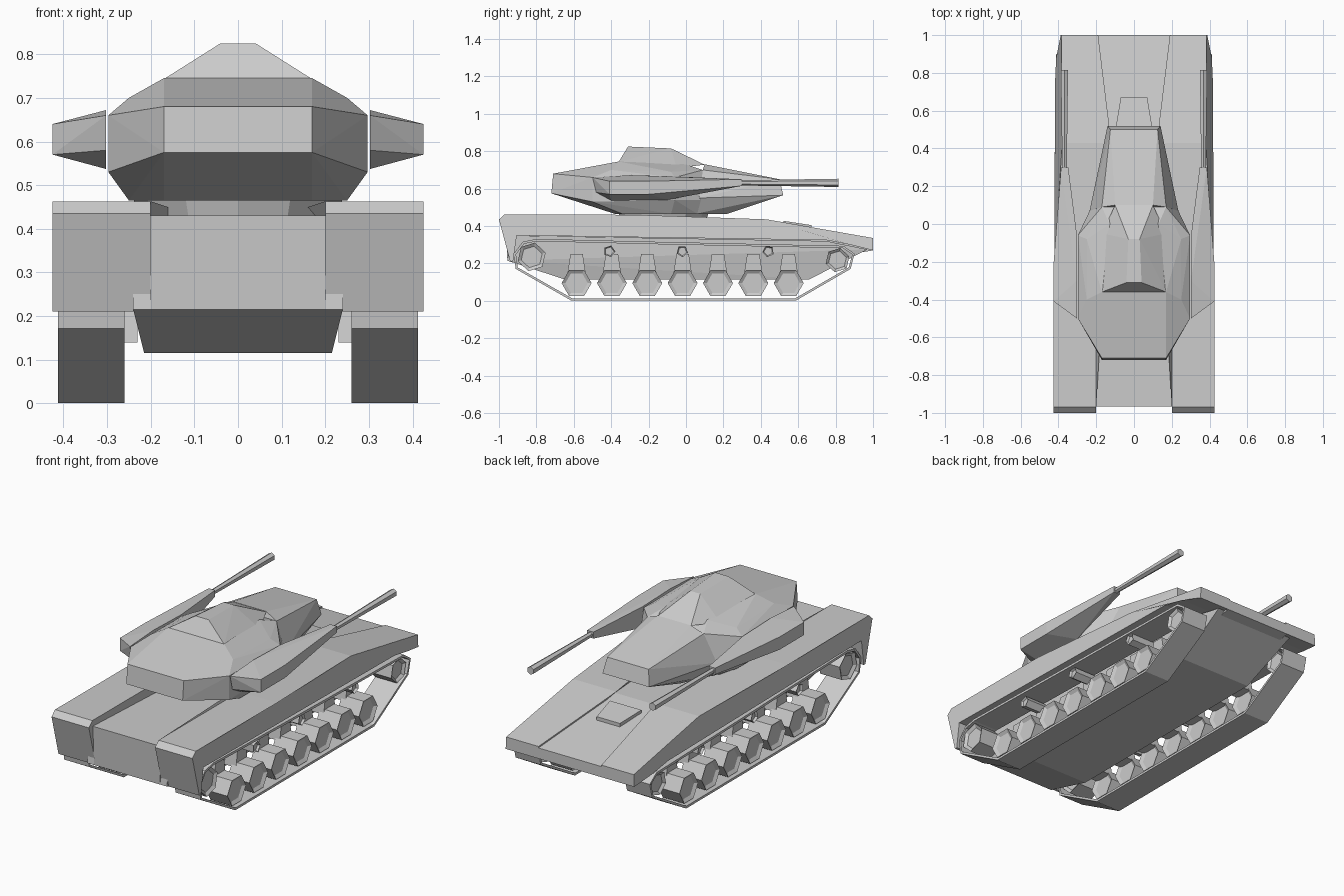
import bpy, bmesh, math
from mathutils import Matrix

if "Cube" in bpy.data.objects:
    bpy.data.objects.remove(bpy.data.objects["Cube"])


def finish(name, bm):
    bmesh.ops.recalc_face_normals(bm, faces=bm.faces[:])
    me = bpy.data.meshes.new(name)
    bm.to_mesh(me)
    bm.free()
    ob = bpy.data.objects.new(name, me)
    bpy.context.collection.objects.link(ob)
    return ob


def hull(name, pts, sides=(1, -1)):
    """Convex solid from corner points, mirrored across x when both sides are given."""
    bm = bmesh.new()
    for s in sides:
        for x, y, z in pts:
            bm.verts.new((s * x, y, z))
    res = bmesh.ops.convex_hull(bm, input=bm.verts[:])
    junk = [g for g in res["geom_interior"] if isinstance(g, bmesh.types.BMVert)]
    bmesh.ops.delete(bm, geom=junk, context='VERTS')
    bmesh.ops.dissolve_limit(bm, angle_limit=0.03, verts=bm.verts[:], edges=bm.edges[:])
    return finish(name, bm)


def prism(name, a, b, caps=True):
    """Solid between two matching outlines."""
    bm = bmesh.new()
    va, vb = [bm.verts.new(p) for p in a], [bm.verts.new(p) for p in b]
    n = len(a)
    for i in range(n):
        j = (i + 1) % n
        bm.faces.new((va[i], va[j], vb[j], vb[i]))
    if caps:
        bm.faces.new(va)
        bm.faces.new(vb)
    return finish(name, bm)


def wheel(name, x, y, z, r, width, sides=6, turn=0.0):
    """Faceted wheel along x with dished faces."""
    bm = bmesh.new()
    m = Matrix.Translation((x, y, z)) @ Matrix.Rotation(turn, 4, 'X') @ Matrix.Rotation(math.pi / 2, 4, 'Y')
    bmesh.ops.create_cone(bm, cap_ends=True, segments=sides, radius1=r, radius2=r, depth=width, matrix=m)
    bm.normal_update()
    caps = [f for f in bm.faces if abs(f.normal.x) > 0.9]
    bmesh.ops.inset_individual(bm, faces=caps, thickness=r * 0.25, depth=-0.012)
    return finish(name, bm)


# Centre deck and lower hull
deck = [(-.965, .43), (.1, .43), (.43, .428), (1, .328), (1, .27), (.7, .22), (-.955, .215)]
prism("centre_deck", [(-.2, y, z) for y, z in deck], [(.2, y, z) for y, z in deck])
hull("lower_hull", [(.215, -.65, .115), (.215, .66, .115), (.24, -.955, .215), (.24, -.94, .35),
                    (.24, .75, .32), (.24, .97, .275)])

# Side sponsons: y, z, inner x, outer x
sponson = [(-1, .435, .2, .425), (-.97, .463, .2, .425), (-.27, .46, .2, .425), (.43, .436, .12, .38),
           (1, .336, .19, .385), (1, .27, .19, .388), (.88, .30, .2, .412), (.75, .325, .2, .418),
           (-.905, .35, .2, .425), (-.925, .21, .2, .425), (-.94, .21, .2, .425)]

# Track centre line
track = [(-.915, .25), (-.905, .175), (-.61, .007), (.585, .007), (.875, .175), (.895, .25),
         (.84, .288), (-.1, .308), (-.8, .325), (-.87, .31)]

for s, side in ((1, "right"), (-1, "left")):
    prism("sponson_" + side, [(s * i, y, z) for y, z, i, o in sponson],
          [(s * o, y, z) for y, z, i, o in sponson])

    belt = prism("track_" + side, [(s * .26, y, z) for y, z in track],
                 [(s * .412, y, z) for y, z in track], caps=False)
    mod = belt.modifiers.new("thickness", 'SOLIDIFY')
    mod.thickness, mod.offset = .013, 0

    # Road wheels with suspension arms
    for k in range(7):
        y = -.585 + k * .189
        wheel(f"road_wheel_{side}_{k}", s * .337, y, .095, .08, .13)
        hull(f"suspension_arm_{side}_{k}",
             [(x, y + d, z) for x in (.23, .30) for d, z in ((-.05, .14), (.05, .14), (-.033, .25), (.033, .25))],
             (s,))
    # End wheels and return rollers
    wheel("rear_wheel_" + side, s * .337, -.825, .235, .078, .13, 6, .3)
    wheel("drive_wheel_" + side, s * .337, .81, .218, .066, .13, 6, .3)
    for k, y in enumerate((-.41, -.02, .44)):
        wheel(f"return_roller_{side}_{k}", s * .325, y, .265, .032, .15, 5, k)

    # Gun pods and barrels beside the turret
    hull("gun_pod_" + side, [(.302, -.5, .66), (.302, -.48, .58), (.302, -.4, .537), (.302, -.1, .54),
                             (.302, -.3, .672), (.302, -.06, .665), (.425, -.41, .64), (.425, -.41, .57),
                             (.425, -.2, .57), (.425, -.2, .64), (.348, .3, .615), (.386, .3, .615),
                             (.348, .3, .65), (.386, .3, .65)], (s,))
    bm = bmesh.new()
    m = Matrix.Translation((s * .368, .55, .631)) @ Matrix.Rotation(-math.pi / 2, 4, 'X')
    bmesh.ops.create_cone(bm, cap_ends=True, segments=6, radius1=.014, radius2=.022, depth=.53, matrix=m)
    finish("gun_barrel_" + side, bm)

# Driver hatch on the front deck
hull("driver_hatch", [(.095, .52, .40), (.095, .52, .428), (.07, .67, .37), (.07, .67, .405)])

# Turret ring
bm = bmesh.new()
bmesh.ops.create_cone(bm, cap_ends=True, segments=12, radius1=.225, radius2=.24, depth=.05,
                      matrix=Matrix.Translation((0, -.12, .445)))
finish("turret_ring", bm)

# Turret: main body, tapered nose, raised roof
hull("turret_body", [(.17, -.38, .465), (.25, -.34, .465), (.25, -.08, .465), (.2, .06, .465),
                     (.17, -.72, .575), (.297, -.5, .53), (.297, -.06, .54), (.23, .08, .54),
                     (.17, -.71, .68), (.297, -.5, .66), (.297, -.06, .66), (.25, -.4, .70),
                     (.25, -.08, .69), (.17, -.36, .745), (.17, .09, .70), (.13, 0, .73)])
hull("turret_nose", [(.14, .52, .565), (.125, .5, .65), (.12, .22, .465), (.2, .05, .465),
                     (.235, .07, .55), (.17, .09, .70), (.1, .1, .73)])
hull("turret_roof", [(.17, -.36, .743), (.04, -.31, .825), (.03, -.08, .815), (.17, -.05, .71), (.1, .1, .728)])
